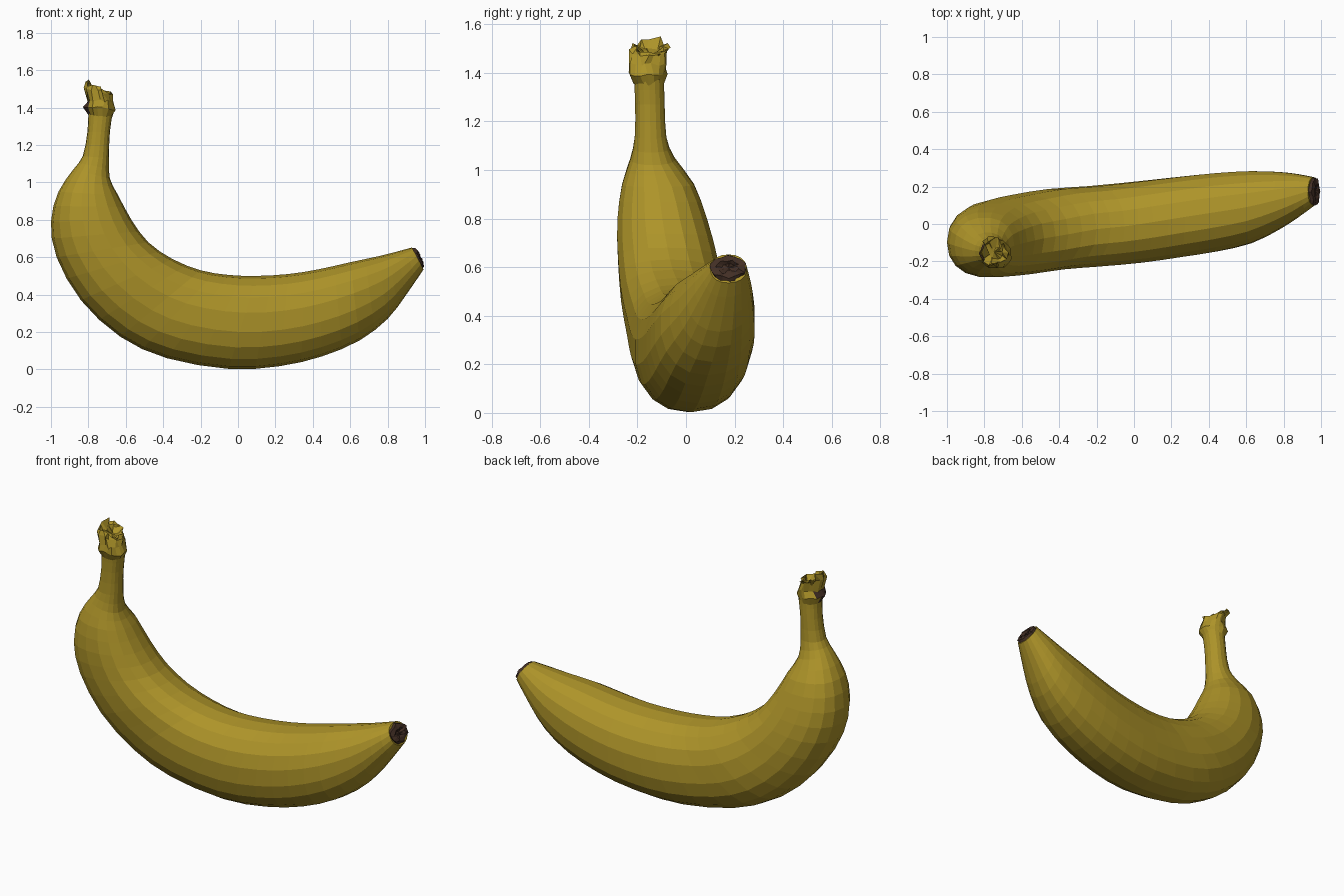
import bpy, bmesh, math, random
from mathutils import Vector

if "Cube" in bpy.data.objects:
    bpy.data.objects.remove(bpy.data.objects["Cube"])

random.seed(4)
SIDES = 18


def material(name, rgb):
    m = bpy.data.materials.new(name)
    m.diffuse_color = (*rgb, 1)
    m.use_nodes = True
    m.node_tree.nodes["Principled BSDF"].inputs["Base Color"].default_value = m.diffuse_color
    return m


yellow = material("banana yellow", (0.42, 0.295, 0.022))
brown = material("dark brown", (0.055, 0.028, 0.018))


def signed_pow(v, e):
    return math.copysign(abs(v) ** e, v)


def ring(s, e=0.9, jitter=0.0):
    """Rounded section between an inner and an outer profile point."""
    ix, iz, ox, oz, y0, y1 = s
    pts = []
    for k in range(SIDES):
        a = 2 * math.pi * k / SIDES
        c, d = signed_pow(math.cos(a), e), signed_pow(math.sin(a), e)
        p = Vector(((ix + ox) / 2 + (ix - ox) / 2 * c,
                    (y0 + y1) / 2 + (y1 - y0) / 2 * d,
                    (iz + oz) / 2 + (iz - oz) / 2 * c))
        pts.append(p + Vector([random.uniform(-jitter, jitter) for _ in range(3)]))
    return pts


def smooth_sections(secs, n):
    """Catmull-Rom interpolation of the section table."""
    out = []
    for i in range(len(secs) - 1):
        a, b = secs[max(i - 1, 0)], secs[i]
        c, d = secs[i + 1], secs[min(i + 2, len(secs) - 1)]
        for j in range(n):
            t = j / n
            out.append([0.5 * (2 * q + (r - p) * t + (2 * p - 5 * q + 4 * r - w) * t * t
                               + (3 * q - p - 3 * r + w) * t ** 3)
                        for p, q, r, w in zip(a, b, c, d)])
    out.append(secs[-1])
    return out


def loft(name, rings, mats, rule=None, cap=True):
    bm = bmesh.new()
    rows = [[bm.verts.new(p) for p in r] for r in rings]
    for r, s in zip(rows, rows[1:]):
        for k in range(SIDES):
            j = (k + 1) % SIDES
            bm.faces.new((r[k], r[j], s[j], s[k]))
    if cap:
        for r in (rows[0], rows[-1]):
            mid = bm.verts.new(sum((v.co for v in r), Vector()) / SIDES)
            for k in range(SIDES):
                bm.faces.new((r[k], r[(k + 1) % SIDES], mid))
    bmesh.ops.recalc_face_normals(bm, faces=bm.faces)
    if rule:
        for f in bm.faces:
            f.material_index = int(rule(f.calc_center_median()))
    me = bpy.data.meshes.new(name)
    bm.to_mesh(me)
    bm.free()
    for m in mats:
        me.materials.append(m)
    ob = bpy.data.objects.new(name, me)
    bpy.context.collection.objects.link(ob)
    return ob


# Fruit and stem: inner x, z, outer x, z, y low, y high
body = [
    (-0.67, 1.37, -0.80, 1.38, -0.215, -0.09),
    (-0.685, 1.27, -0.805, 1.27, -0.21, -0.087),
    (-0.69, 1.13, -0.83, 1.14, -0.212, -0.08),
    (-0.685, 1.02, -0.88, 1.07, -0.23, -0.045),
    (-0.64, 0.93, -0.96, 0.95, -0.265, 0.035),
    (-0.57, 0.80, -1.00, 0.79, -0.285, 0.09),
    (-0.48, 0.68, -0.97, 0.60, -0.283, 0.13),
    (-0.35, 0.59, -0.84, 0.37, -0.27, 0.16),
    (-0.20, 0.53, -0.63, 0.175, -0.245, 0.19),
    (-0.05, 0.505, -0.38, 0.06, -0.23, 0.205),
    (0.10, 0.50, -0.05, 0.003, -0.21, 0.23),
    (0.27, 0.51, 0.22, 0.017, -0.18, 0.255),
    (0.43, 0.535, 0.45, 0.07, -0.15, 0.275),
    (0.60, 0.573, 0.65, 0.155, -0.105, 0.285),
    (0.75, 0.605, 0.80, 0.27, -0.03, 0.28),
    (0.85, 0.63, 0.90, 0.40, 0.035, 0.268),
    (0.93, 0.652, 0.992, 0.535, 0.10, 0.25),
]
loft("banana_fruit", [ring(s) for s in smooth_sections(body, 2)], [yellow])

# Dried blossom tip
tip = [
    (0.925, 0.645, 0.985, 0.54, 0.105, 0.245),
    (0.95, 0.648, 0.993, 0.558, 0.095, 0.248),
    (0.965, 0.625, 0.988, 0.575, 0.125, 0.22),
    (0.958, 0.61, 0.975, 0.585, 0.15, 0.20),
]
loft("blossom_tip", [ring(s, 1, 0.006) for s in tip], [brown])

# Torn crown at the top of the stem, with a dark scar under its outer side
crown = [
    (-0.675, 1.35, -0.80, 1.36, -0.215, -0.09),
    (-0.655, 1.39, -0.825, 1.405, -0.24, -0.08),
    (-0.665, 1.43, -0.80, 1.44, -0.235, -0.085),
    (-0.675, 1.465, -0.815, 1.51, -0.23, -0.075),
    (-0.69, 1.475, -0.815, 1.535, -0.225, -0.07),
    (-0.715, 1.46, -0.785, 1.49, -0.18, -0.11),
]
loft("stem_crown", [ring(s, 1, 0.003 + 0.0035 * i) for i, s in enumerate(crown)],
     [yellow, brown], lambda c: c.x < -0.79 and 1.38 < c.z < 1.43)
